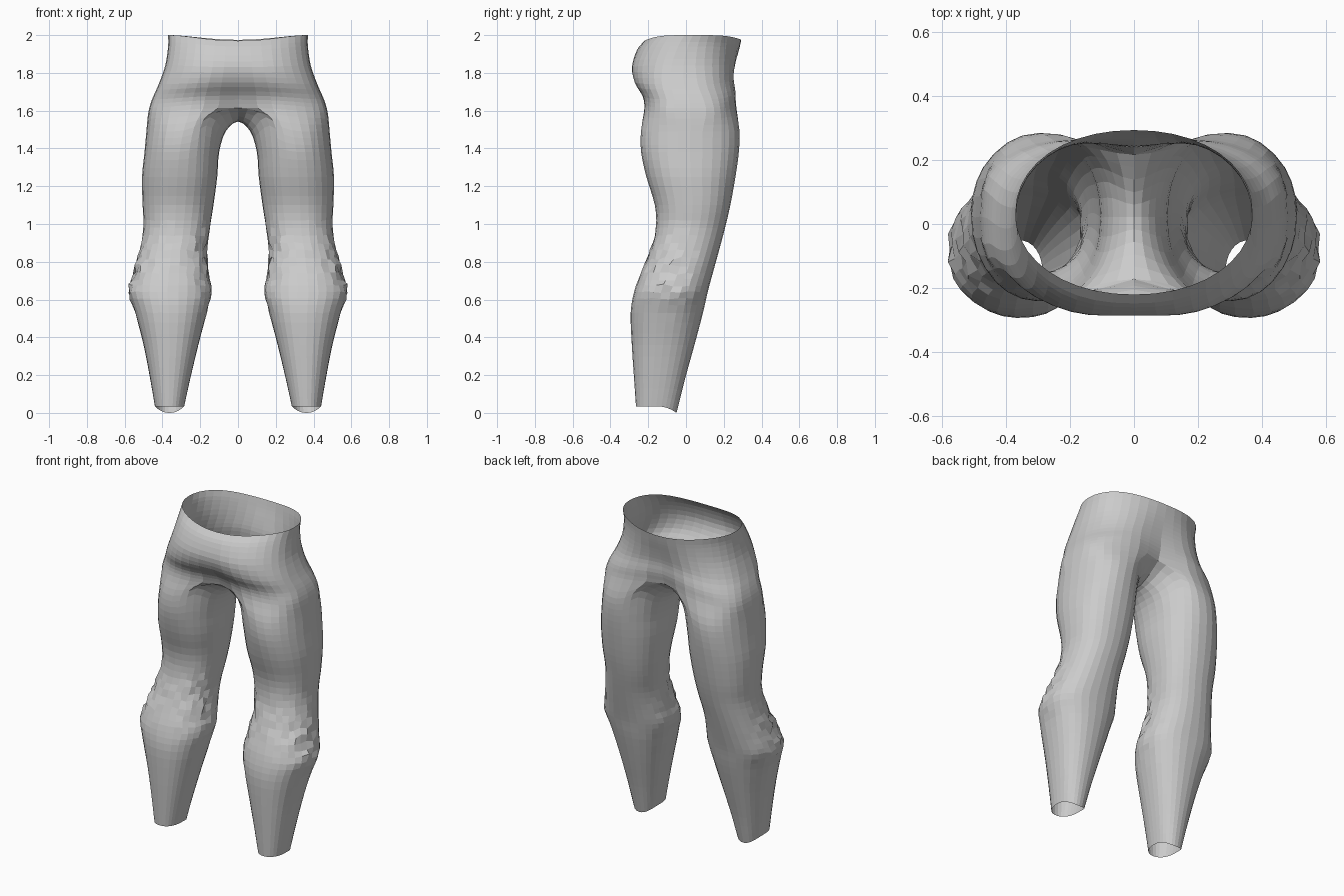
import bpy, bmesh, math, random
from mathutils import Vector

cube = bpy.data.objects.get("Cube")
if cube:
    bpy.data.objects.remove(cube, do_unlink=True)

random.seed(4)
OUTER, INNER, STEPS = 20, 9, 3      # outer columns, crotch columns, rows per section
ARC = math.radians(125)             # half sweep of the outer leg surface


def power(v, p):
    return math.copysign(abs(v) ** p, v)


# Hip sections: side z, half width, front y, back y, centre front z, centre back z, cleft
hips = [
    (2.00, .37, -.22, .293, 1.97, 1.975, .0),
    (1.94, .37, -.265, .285, 1.92, 1.92, .005),
    (1.84, .385, -.3, .275, 1.83, 1.85, .015),
    (1.74, .42, -.287, .268, 1.75, 1.78, .025),
    (1.66, .455, -.245, .277, 1.68, 1.71, .04),
    (1.59, .475, -.237, .281, 1.615, 1.64, .065),
]
# Leg sections: z, inner x, outer x, front y, back y
legs = [
    (1.49, .065, .485, -.238, .283),
    (1.38, .10, .495, -.238, .28),
    (1.25, .11, .508, -.21, .262),
    (1.10, .13, .505, -.165, .235),
    (.98, .148, .5, -.16, .207),
    (.86, .163, .52, -.19, .175),
    (.74, .155, .553, -.238, .142),
    (.64, .14, .58, -.275, .115),
    (.53, .165, .545, -.293, .09),
    (.36, .21, .50, -.287, .045),
    (.18, .253, .465, -.275, -.005),
    (.035, .285, .44, -.265, -.05),
]
# Rise of the upper thigh sections where they meet the crotch
rise = {legs[0]: .075, legs[1]: .03}


def hip_point(section, t):
    z, width, front, back, zf, zb, cleft = section
    a = t * math.pi / 2
    roundness = (z - 1.59) / .41
    x = width * power(math.cos(a), .8 + .15 * roundness) if abs(t) < 1 else 0
    y = (front + back) / 2 + (back - front) / 2 * power(math.sin(a), .6 + .35 * roundness)
    y -= math.copysign(cleft, t) * math.exp(-(x / .13) ** 2)
    centre = zf if t < 0 else zb
    return Vector((x, y, z + (centre - z) * math.sin(a) ** 4))


def leg_point(section, a):
    z, inner, outer, front, back = section
    x = (inner + outer) / 2 + (outer - inner) / 2 * power(math.cos(a), .9)
    y = (front + back) / 2 + (back - front) / 2 * power(math.sin(a), .9)
    around = min(abs(a), 2 * math.pi - abs(a))
    z += rise.get(section, 0) * math.exp(-((around - ARC) / .4) ** 2)
    if section is legs[-1]:                       # cuff drops at the heel
        z -= .035 * max(0, math.sin(a)) ** 2
    return Vector((x, y, z))


def spline(keys, before):
    """Smooth column of points through the keys."""
    pts = [before] + keys + [keys[-1] * 2 - keys[-2]]
    out = []
    for p0, p1, p2, p3 in zip(pts, pts[1:], pts[2:], pts[3:]):
        for i in range(STEPS):
            u = i / STEPS
            out.append(p1 + (p2 - p0) * u / 2 + (p0 * 2 - p1 * 5 + p2 * 4 - p3) * u * u / 2
                       + (p1 * 3 - p0 - p2 * 3 + p3) * u ** 3 / 2)
    return out + [keys[-1]]


def from_centre(keys):
    """Column that leaves the centre plane at a right angle."""
    return spline(keys, Vector((-keys[1].x, keys[1].y, keys[1].z)))


def crumple(p):
    """Cloth folds gathered around the knee."""
    amount = max(0, 1 - abs(p.z - .77) / .3) * max(0, 1 - abs(p.y + .1) / .2)
    fold = math.sin(p.y * 75 + p.z * 25) * .007
    return p + Vector((random.uniform(-1, 1) * .009 + fold,
                       random.uniform(-1, 1) * .009,
                       random.uniform(-1, 1) * .015)) * amount


# Columns down the outside, from centre front round to centre back
columns = []
for i in range(OUTER + 1):
    t = 2 * i / OUTER - 1
    hip_keys = [hip_point(s, t) for s in hips]
    leg_keys = [leg_point(s, t * ARC) for s in legs]
    above = hip_keys[0] * 2 - hip_keys[1]
    if abs(t) < 1:
        columns.append(spline(hip_keys + leg_keys, above))
    else:
        columns.append(spline(hip_keys, above)[:-1] + from_centre(hip_keys[-1:] + leg_keys))

# Columns down the inseam, from the crotch line on the centre plane
back_end, front_end = hip_point(hips[-1], 1), hip_point(hips[-1], -1)
split = (len(hips) - 1) * STEPS
for i in range(1, INNER + 1):
    s = i / (INNER + 1)
    top = back_end.lerp(front_end, s)
    top.z -= .085 * math.sin(math.pi * s)
    keys = [top] + [leg_point(l, ARC + s * 2 * (math.pi - ARC)) for l in legs]
    columns.append([None] * split + from_centre(keys))

# Skin the columns
bm = bmesh.new()
grid = [[bm.verts.new(crumple(p)) if p else None for p in col] for col in columns]
for c, col in enumerate(grid):
    neighbour = grid[(c + 1) % len(grid)]
    start = 0 if c < OUTER else split
    for r in range(start, len(col) - 1):
        bm.faces.new((col[r], col[r + 1], neighbour[r + 1], neighbour[r]))
mesh = bpy.data.meshes.new("trousers")
bm.to_mesh(mesh)
bm.free()

trousers = bpy.data.objects.new("trousers", mesh)
bpy.context.collection.objects.link(trousers)
mirror = trousers.modifiers.new("other_half", 'MIRROR')
mirror.merge_threshold = .0005

# Plain grey cloth
cloth = bpy.data.materials.new("grey_cloth")
cloth.use_nodes = True
grey = (.6, .6, .6, 1)
cloth.diffuse_color = grey
cloth.node_tree.nodes["Principled BSDF"].inputs["Base Color"].default_value = grey
mesh.materials.append(cloth)
